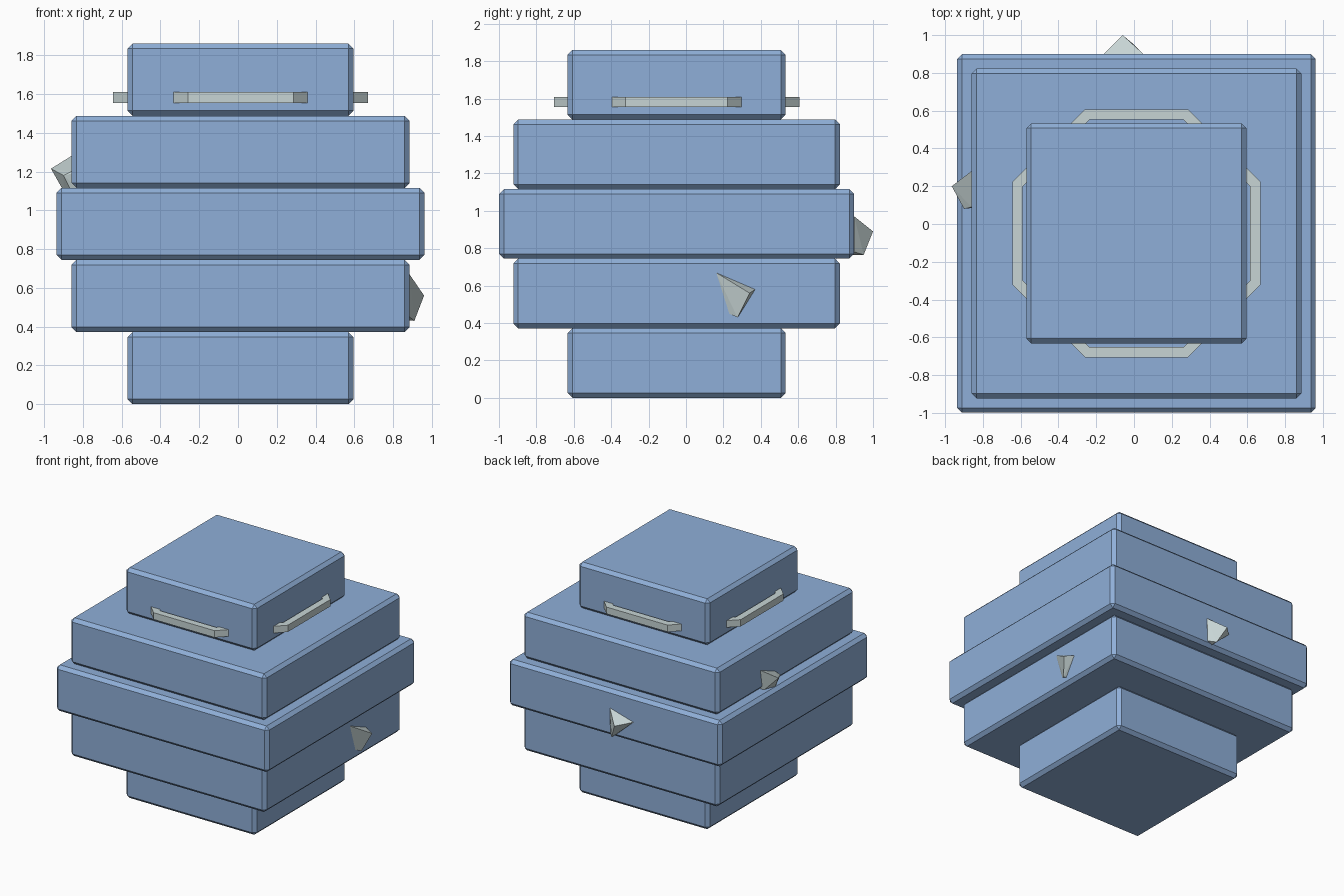
import bpy, bmesh, math
from mathutils import Vector

cube = bpy.data.objects.get("Cube")
if cube:
    bpy.data.objects.remove(cube, do_unlink=True)

CENTRE_X, CENTRE_Y = 0.013, -0.05
LAYER_HEIGHT = 0.372


def make_material(name, colour):
    mat = bpy.data.materials.new(name)
    mat.use_nodes = True
    mat.diffuse_color = colour
    mat.node_tree.nodes["Principled BSDF"].inputs["Base Color"].default_value = colour
    return mat


blue = make_material("soft blue", (0.275, 0.43, 0.69, 1))
grey = make_material("pale grey", (0.57, 0.66, 0.66, 1))


def add_object(name, bm, mat):
    bmesh.ops.recalc_face_normals(bm, faces=bm.faces)
    mesh = bpy.data.meshes.new(name)
    bm.to_mesh(mesh)
    bm.free()
    mesh.materials.append(mat)
    obj = bpy.data.objects.new(name, mesh)
    bpy.context.collection.objects.link(obj)
    return obj


# Stacked square slabs with chamfered edges
def add_slab(name, level, half):
    bm = bmesh.new()
    bmesh.ops.create_cube(bm, size=1)
    bmesh.ops.scale(bm, vec=(2 * half, 2 * half, LAYER_HEIGHT), verts=bm.verts)
    bmesh.ops.translate(bm, vec=(CENTRE_X, CENTRE_Y, (level + 0.5) * LAYER_HEIGHT), verts=bm.verts)
    slab = add_object(name, bm, blue)
    bevel = slab.modifiers.new("chamfer", "BEVEL")
    bevel.width = 0.026
    bevel.segments = 1


slabs = [("bottom_slab", 0.583), ("lower_slab", 0.873), ("middle_slab", 0.949),
         ("upper_slab", 0.873), ("top_slab", 0.583)]
for level, (name, half) in enumerate(slabs):
    add_slab(name, level, half)


# Octagonal ring of square section, passing through the top slab
def add_ring(name, apothem, thickness, z):
    bm = bmesh.new()
    section = [(apothem, -1), (apothem, 1), (apothem - thickness, 1), (apothem - thickness, -1)]
    loops = []
    for i in range(8):
        a = math.radians(22.5 + 45 * i)
        loop = []
        for reach, side in section:
            r = reach / math.cos(math.radians(22.5))
            loop.append(bm.verts.new((CENTRE_X + r * math.cos(a), CENTRE_Y + r * math.sin(a),
                                      z + side * thickness / 2)))
        loops.append(loop)
    for i in range(8):
        this, following = loops[i], loops[(i + 1) % 8]
        for j in range(4):
            k = (j + 1) % 4
            bm.faces.new((this[j], following[j], following[k], this[k]))
    add_object(name, bm, grey)


add_ring("handle_ring", 0.657, 0.055, 1.582)


# Pointed stones: base points on the slab wall, extended inward, plus outer tips
def add_stone(name, base, tips, inward):
    bm = bmesh.new()
    for p in base:
        bm.verts.new(p)
        bm.verts.new(Vector(p) + Vector(inward))
    for p in tips:
        bm.verts.new(p)
    bmesh.ops.convex_hull(bm, input=bm.verts)
    bmesh.ops.delete(bm, geom=[v for v in bm.verts if not v.link_faces], context="VERTS")
    add_object(name, bm, grey)


add_stone("left_stone",
          [(0.885, 0.16, 0.67), (0.885, 0.37, 0.58), (0.885, 0.23, 0.45), (0.885, 0.28, 0.435)],
          [(0.96, 0.34, 0.56), (0.91, 0.275, 0.43)], (-0.05, 0, 0))
add_stone("back_stone",
          [(0.05, 0.9, 0.97), (-0.16, 0.9, 0.91), (0.045, 0.9, 0.78), (0, 0.9, 0.765)],
          [(-0.06, 1.0, 0.89), (0, 0.95, 0.765)], (0, -0.05, 0))
add_stone("right_stone",
          [(-0.86, 0.28, 1.28), (-0.86, 0.09, 1.2), (-0.86, 0.1, 1.1), (-0.86, 0.25, 1.1)],
          [(-0.965, 0.2, 1.215), (-0.9, 0.08, 1.18), (-0.9, 0.15, 1.1)], (0.05, 0, 0))
